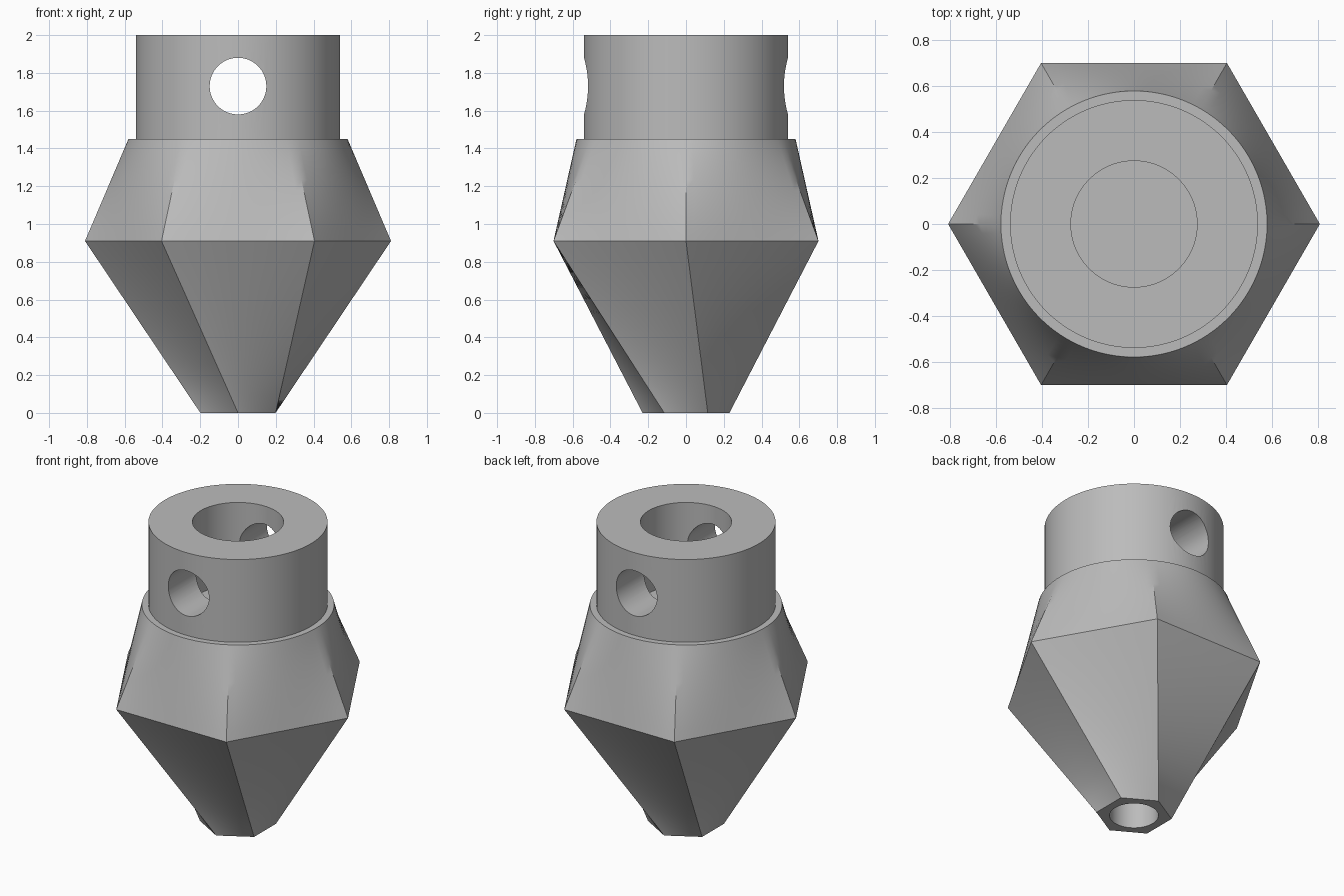
import bpy, bmesh
from math import sin, cos, radians, pi
from mathutils import Vector

if "Cube" in bpy.data.objects:
    bpy.data.objects.remove(bpy.data.objects["Cube"])

STEPS = 16            # segments along each hexagon side
COUNT = 6 * STEPS

grey = bpy.data.materials.new("plain grey")
grey.use_nodes = True
colour = (0.5, 0.5, 0.5, 1)
grey.diffuse_color = colour
grey.node_tree.nodes["Principled BSDF"].inputs["Base Color"].default_value = colour


def polar(radius, degrees, z):
    a = radians(degrees)
    return Vector((radius * cos(a), radius * sin(a), z))


def hexagon(radius, z, turn=0):
    return [polar(radius, 60 * side + turn, z).lerp(
                polar(radius, 60 * side + 60 + turn, z), i / STEPS)
            for side in range(6) for i in range(STEPS)]


def circle(radius, z, turn=0):
    return [polar(radius, 360 * i / COUNT + turn, z) for i in range(COUNT)]


def loft(start, end, cuts):
    """Rings after start, up to and including end, along straight rulings."""
    return [[p.lerp(q, k / cuts) for p, q in zip(start, end)]
            for k in range(1, cuts + 1)]


# Rings run from the tip socket, over the outside, down into the top bore
tip = hexagon(0.23, 0, 30)
waist = hexagon(0.81, 0.91)
shoulder = circle(0.58, 1.45)
rings = [circle(0.147, 0.5, 30), circle(0.147, 0, 30), tip]
rings += loft(tip, waist, 10)
rings += loft(waist, shoulder, 10)
rings += [circle(0.54, 1.45), circle(0.54, 2), circle(0.275, 2), circle(0.275, 1.45)]

bm = bmesh.new()
loops = [[bm.verts.new(p) for p in ring] for ring in rings]
for low, high in zip(loops, loops[1:]):
    for i in range(COUNT):
        j = (i + 1) % COUNT
        bm.faces.new((low[i], low[j], high[j], high[i]))
bm.faces.new(loops[0][::-1])
bm.faces.new(loops[-1])
bmesh.ops.recalc_face_normals(bm, faces=bm.faces)
mesh = bpy.data.meshes.new("twisted_body")
bm.to_mesh(mesh)
bm.free()
mesh.materials.append(grey)
body = bpy.data.objects.new("twisted_body", mesh)
bpy.context.collection.objects.link(body)

# Cross hole through the collar, front to back
bpy.ops.mesh.primitive_cylinder_add(vertices=64, radius=0.15, depth=2,
                                    location=(0, 0, 1.73), rotation=(pi / 2, 0, 0))
cutter = bpy.context.object
cutter.name = "cross_hole_cutter"
cutter.data.materials.append(grey)
cutter.hide_render = True

cut = body.modifiers.new("cross_hole", 'BOOLEAN')
cut.operation = 'DIFFERENCE'
cut.solver = 'EXACT'
cut.object = cutter
bpy.ops.object.select_all(action='DESELECT')
body.select_set(True)
bpy.context.view_layer.objects.active = body
bpy.ops.object.modifier_apply(modifier=cut.name)
bpy.data.objects.remove(cutter)

# Smooth curved faces, crisp edges
bpy.ops.object.shade_smooth_by_angle(angle=radians(28))
